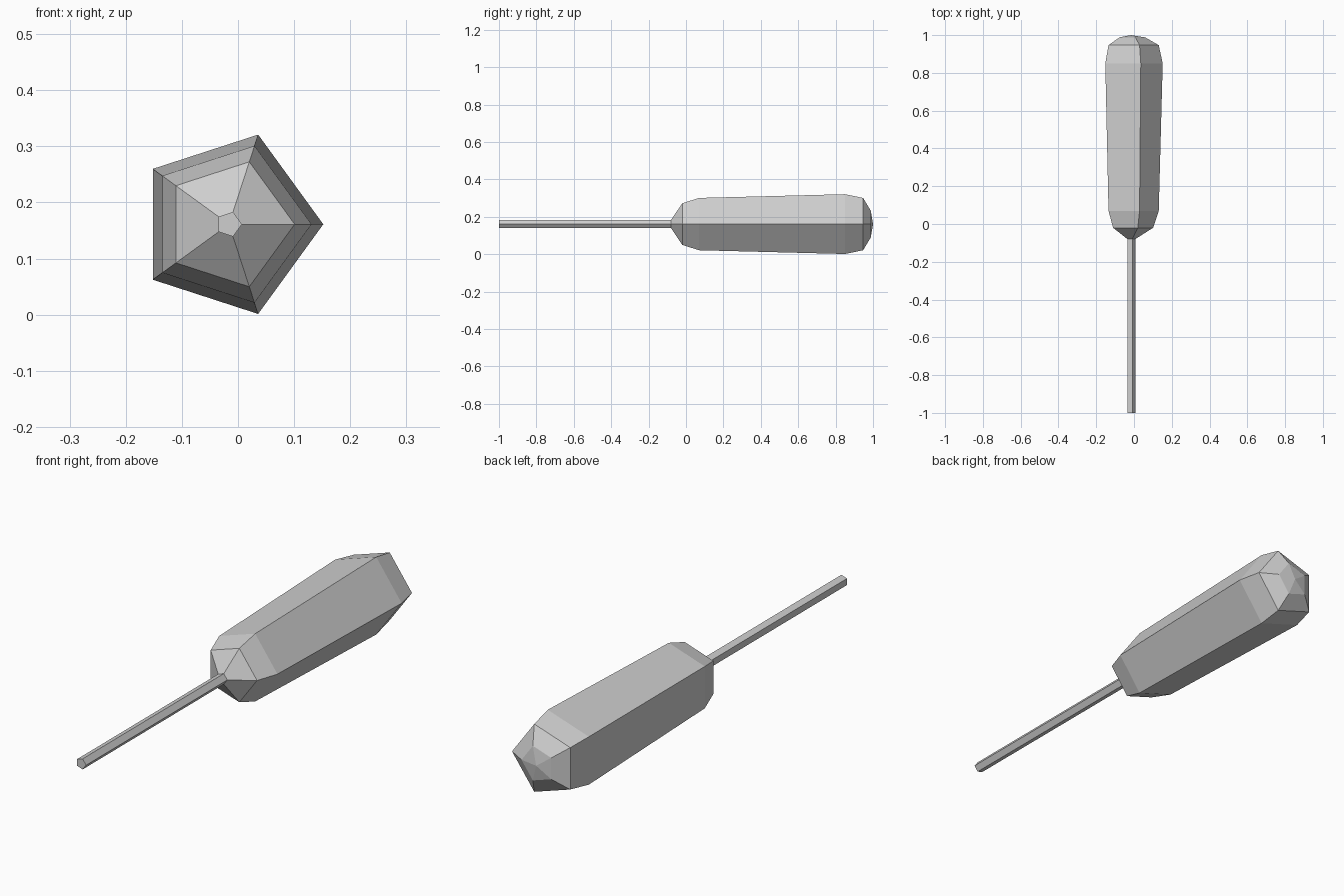
import bpy, bmesh
from math import cos, sin, tau

SIDES = 5
CENTRE_X, CENTRE_Z = -0.016, 0.161

cube = bpy.data.objects.get("Cube")
if cube:
    bpy.data.objects.remove(cube, do_unlink=True)

grey = bpy.data.materials.new("plain_grey")
grey.use_nodes = True
colour = (0.62, 0.62, 0.62, 1)
grey.diffuse_color = colour
grey.node_tree.nodes["Principled BSDF"].inputs["Base Color"].default_value = colour


def five_sided_part(name, profile):
    """Skin rings of (y, radius) along the tool's axis; radius 0 makes a point."""
    bm = bmesh.new()
    rings = []
    for y, r in profile:
        count = SIDES if r else 1
        rings.append([bm.verts.new((CENTRE_X + r * cos(tau * i / SIDES), y,
                                    CENTRE_Z + r * sin(tau * i / SIDES)))
                      for i in range(count)])
    for a, b in zip(rings, rings[1:]):
        for i in range(SIDES):
            j = (i + 1) % SIDES
            if len(b) == 1:
                bm.faces.new((a[i], a[j], b[0]))
            else:
                bm.faces.new((a[i], a[j], b[j], b[i]))
    for end in (rings[0], rings[-1]):
        if len(end) > 1:
            bm.faces.new(end)
    bmesh.ops.recalc_face_normals(bm, faces=bm.faces)
    mesh = bpy.data.meshes.new(name)
    bm.to_mesh(mesh)
    bm.free()
    mesh.materials.append(grey)
    obj = bpy.data.objects.new(name, mesh)
    bpy.context.collection.objects.link(obj)
    return obj


# Thin straight shaft
five_sided_part("shaft", [(-1, 0.023), (-0.08, 0.023)])

# Handle: tapered nose, widening grip, rounded butt
five_sided_part("handle", [
    (-0.08, 0.023), (-0.02, 0.117), (0.07, 0.147), (0.85, 0.168),
    (0.947, 0.147), (0.988, 0.075), (1, 0)])
